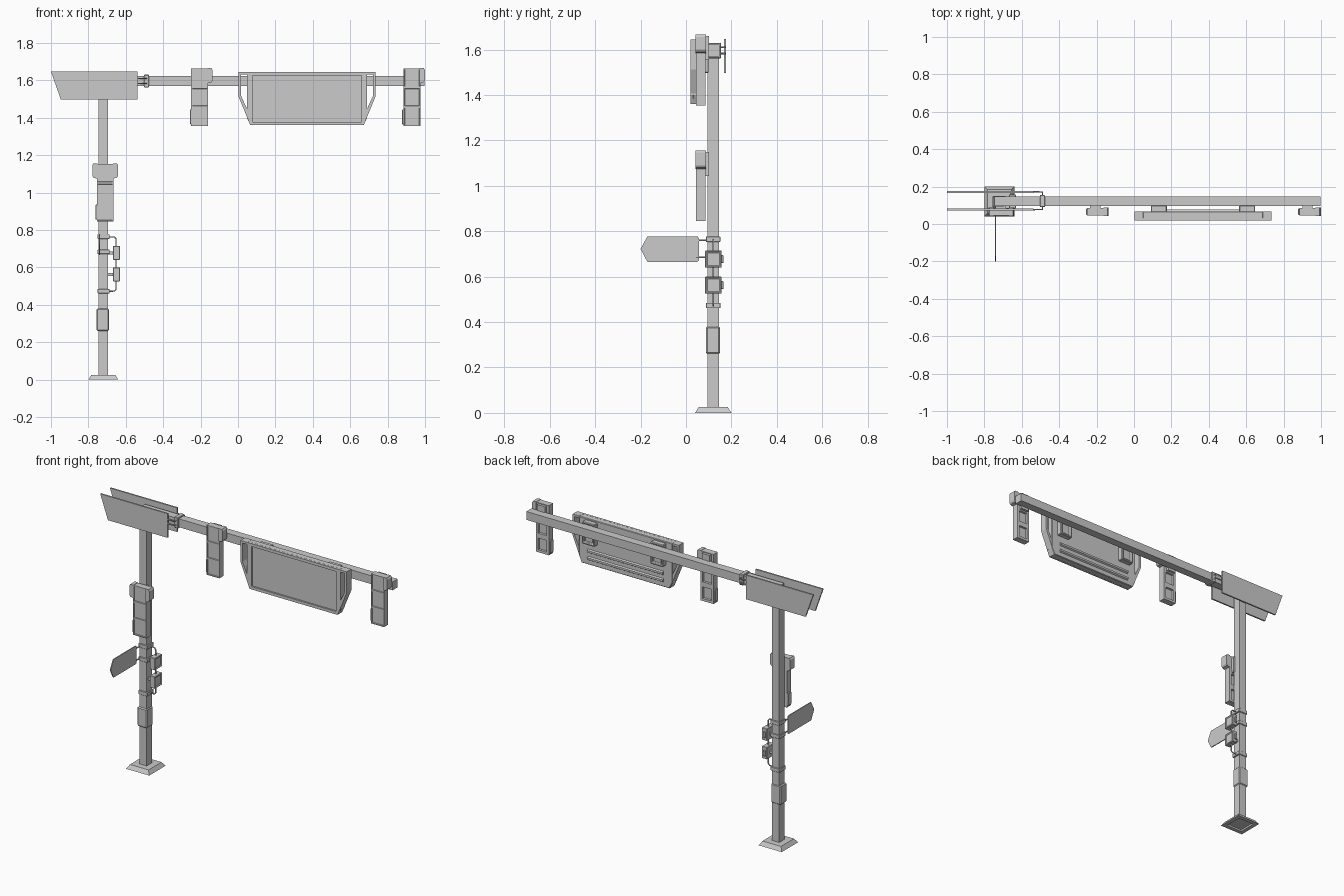
import bpy, bmesh
from mathutils import Vector

old = bpy.data.objects.get("Cube")
if old:
    bpy.data.objects.remove(old, do_unlink=True)

grey = bpy.data.materials.new("plain grey")
grey.use_nodes = True
colour = (0.6, 0.6, 0.6, 1)
grey.diffuse_color = colour
grey.node_tree.nodes["Principled BSDF"].inputs["Base Color"].default_value = colour


def finish(name, bm, bevel=0):
    bmesh.ops.recalc_face_normals(bm, faces=bm.faces)
    mesh = bpy.data.meshes.new(name)
    bm.to_mesh(mesh)
    bm.free()
    mesh.materials.append(grey)
    ob = bpy.data.objects.new(name, mesh)
    bpy.context.collection.objects.link(ob)
    if bevel:
        mod = ob.modifiers.new("Bevel", "BEVEL")
        mod.width = bevel
        mod.segments = 1
    return ob


def sink(bm, direction, border, depth):
    """Inset the faces that look along a direction and push them in."""
    d = Vector(direction)
    bm.normal_update()
    faces = [f for f in bm.faces if f.normal.dot(d) > 0.99]
    bmesh.ops.inset_individual(bm, faces=faces, thickness=border, depth=0)
    bmesh.ops.inset_individual(bm, faces=faces, thickness=0.002, depth=-depth)


def box(name, x, y, z, bevel=0, sinks=()):
    bm = bmesh.new()
    bmesh.ops.create_cube(bm, size=1)
    for v in bm.verts:
        v.co = [(a + b) / 2 + c * (b - a) for (a, b), c in zip((x, y, z), v.co)]
    for s in sinks:
        sink(bm, *s)
    return finish(name, bm, bevel)


def prism(name, points, axis, span, bevel=0):
    """Extrude an outline along an axis (0 = x, 1 = y)."""
    bm = bmesh.new()
    ring = []
    for a, b in points:
        co = [a, b]
        co.insert(axis, span[0])
        ring.append(bm.verts.new(co))
    face = bm.faces.new(ring)
    out = bmesh.ops.extrude_face_region(bm, geom=[face])
    step = Vector((0, 0, 0))
    step[axis] = span[1] - span[0]
    moved = [g for g in out["geom"] if isinstance(g, bmesh.types.BMVert)]
    bmesh.ops.translate(bm, vec=step, verts=moved)
    return finish(name, bm, bevel)


def rod(name, points, radius):
    curve = bpy.data.curves.new(name, "CURVE")
    curve.dimensions = "3D"
    curve.bevel_depth = radius
    curve.bevel_resolution = 1
    curve.use_fill_caps = True
    curve.materials.append(grey)
    line = curve.splines.new("POLY")
    line.points.add(len(points) - 1)
    for p, co in zip(line.points, points):
        p.co = (*co, 1)
    ob = bpy.data.objects.new(name, curve)
    bpy.context.collection.objects.link(ob)


FRONT, BACK, DOWN = (0, -1, 0), (0, 1, 0), (0, 0, -1)
PX, PY = -0.72, 0.12

# Post, foot and overhead arm
box("post", (PX - .025, PX + .025), (PY - .026, PY + .026), (0.01, 1.575))
bm = bmesh.new()
bmesh.ops.create_cube(bm, size=1)
for v in bm.verts:
    half = 0.08 if v.co.z < 0 else 0.064
    v.co = (PX + v.co.x * 2 * half, PY + v.co.y * 2 * half, 0.0125 + v.co.z * 0.025)
sink(bm, DOWN, 0.035, 0.01)
finish("foot_plate", bm)
box("arm", (-0.745, 0.997), (0.097, 0.148), (1.57, 1.622))

# Lower sleeve box on the post
box("post_sleeve", (-0.757, -0.69), (0.088, 0.15), (0.26, 0.38), 0.006)

# Paired street plates with slanted ends, held by rods and a clamp
for side, y in (("front", 0.077), ("back", 0.172)):
    prism(side + "_street_plate",
          [(-1, 1.647), (-0.537, 1.647), (-0.537, 1.497), (-0.947, 1.497)], 1, (y - .005, y + .005))
    for z in (1.583, 1.61):
        rod(side + "_plate_rod", [(-0.56, y, z), (-0.49, y, z), (-0.49, PY, z)], 0.004)
box("arm_clamp", (-0.503, -0.476), (0.09, 0.155), (1.562, 1.63), 0.003)


# Signal heads: three sunk lamp panels, slotted back, side hood and mount
def signal(name, x0, z0, hoods):
    x1, y0, y1, step = x0 + 0.09, 0.045, 0.086, 0.103
    for i in range(3):
        box(f"{name}_panel_{i + 1}", (x0, x1), (y0, y1), (z0 + i * step, z0 + (i + 1) * step), 0,
            [(FRONT, 0.008, 0.005), (BACK, 0.022, 0.012)])
    top = z0 + 3 * step
    for s in hoods:
        edge = x1 if s > 0 else x0
        w = 0.024
        prism(name + "_hood", [(edge - s * .004, top + .002), (edge + s * (w - .006), top + .002),
                               (edge + s * w, top - .008), (edge + s * w, top - .064),
                               (edge + s * (w - .006), top - .074), (edge - s * .004, top - .08)],
              1, (0.042, 0.088))
    box(name + "_side_latch", (x0 - .007, x0 + .003), (y0 + .004, y1 - .004), (z0 + .01, z0 + .09), 0.003)
    box(name + "_mount", (x0 + .015, x1 - .02), (0.08, 0.102), (top - .11, top - .005))


signal("post_signal", -0.755, 0.845, (-1, 1))
signal("inner_signal", -0.25, 1.355, (1,))
signal("outer_signal", 0.885, 1.355, (1,))

# Large message board: sunk screen, open side frames and backing
CX = 0.369
prism("board_body", [(CX - .322, 1.645), (CX + .322, 1.645), (CX + .322, 1.40), (CX + .302, 1.36),
                     (CX - .302, 1.36), (CX - .322, 1.40)], 1, (0.03, 0.068), 0.003)
for z in ((1.627, 1.645), (1.36, 1.378)):
    box("screen_rim", (CX - .303, CX + .303), (0.02, 0.032), z)
for s in (-1, 1):
    a = CX + s * 0.291
    box("screen_rim", (min(a, a + s * .031), max(a, a + s * .031)), (0.02, 0.032), (1.40, 1.645))
    prism("board_side_rail", [(CX + s * .352, 1.645), (CX + s * .366, 1.645), (CX + s * .366, 1.513),
                              (CX + s * .303, 1.36), (CX + s * .291, 1.375), (CX + s * .291, 1.40),
                              (CX + s * .322, 1.45), (CX + s * .352, 1.516)], 1, (0.02, 0.066))
    a = CX + s * 0.32
    box("board_top_tie", (min(a, a + s * .035), max(a, a + s * .035)), (0.02, 0.066), (1.632, 1.645))
    m = CX + s * 0.236
    box("board_mount", (m - .043, m + .043), (0.064, 0.1), (1.497, 1.635), 0.004, [(BACK, 0.018, 0.01)])
for z in (1.40, 1.445):
    prism("board_back_rib", [(0.064, z - .014), (0.077, z - .006), (0.077, z + .006), (0.064, z + .014)],
          0, (CX - .26, CX + .26))

# Post clamps
for z in (0.765, 0.683, 0.473):
    box("post_clamp", (-0.75, -0.686), (0.088, 0.151), (z - .012, z + .012), 0.002)

# Side-facing pointed blade with its rods
prism("pointed_blade", [(-0.2, 0.722), (-0.17, 0.778), (0.05, 0.778), (0.057, 0.77), (0.057, 0.672),
                        (0.05, 0.665), (-0.17, 0.665)], 0, (-0.744, -0.738))
for z in (0.76, 0.685):
    rod("blade_rod", [(-0.741, 0.045, z), (-0.741, 0.1, z)], 0.004)

# Pedestrian lamp boxes on a bent rail
rod("lamp_rail", [(-0.69, PY, 0.762), (-0.66, PY, 0.762), (-0.652, PY, 0.752),
                  (-0.652, PY, 0.483), (-0.66, PY, 0.473), (-0.69, PY, 0.473)], 0.004)
for z in (0.64, 0.525):
    box("pedestrian_lamp", (-0.668, -0.632), (0.084, 0.157), (z, z + .075), 0.004,
        [((1, 0, 0), 0.009, 0.004)])
    box("lamp_hinge", (-0.662, -0.645), (0.153, 0.165), (z + .02, z + .055), 0.002)
    box("lamp_bracket", (-0.7, -0.66), (PY - .012, PY + .012), (z + .03, z + .045))
